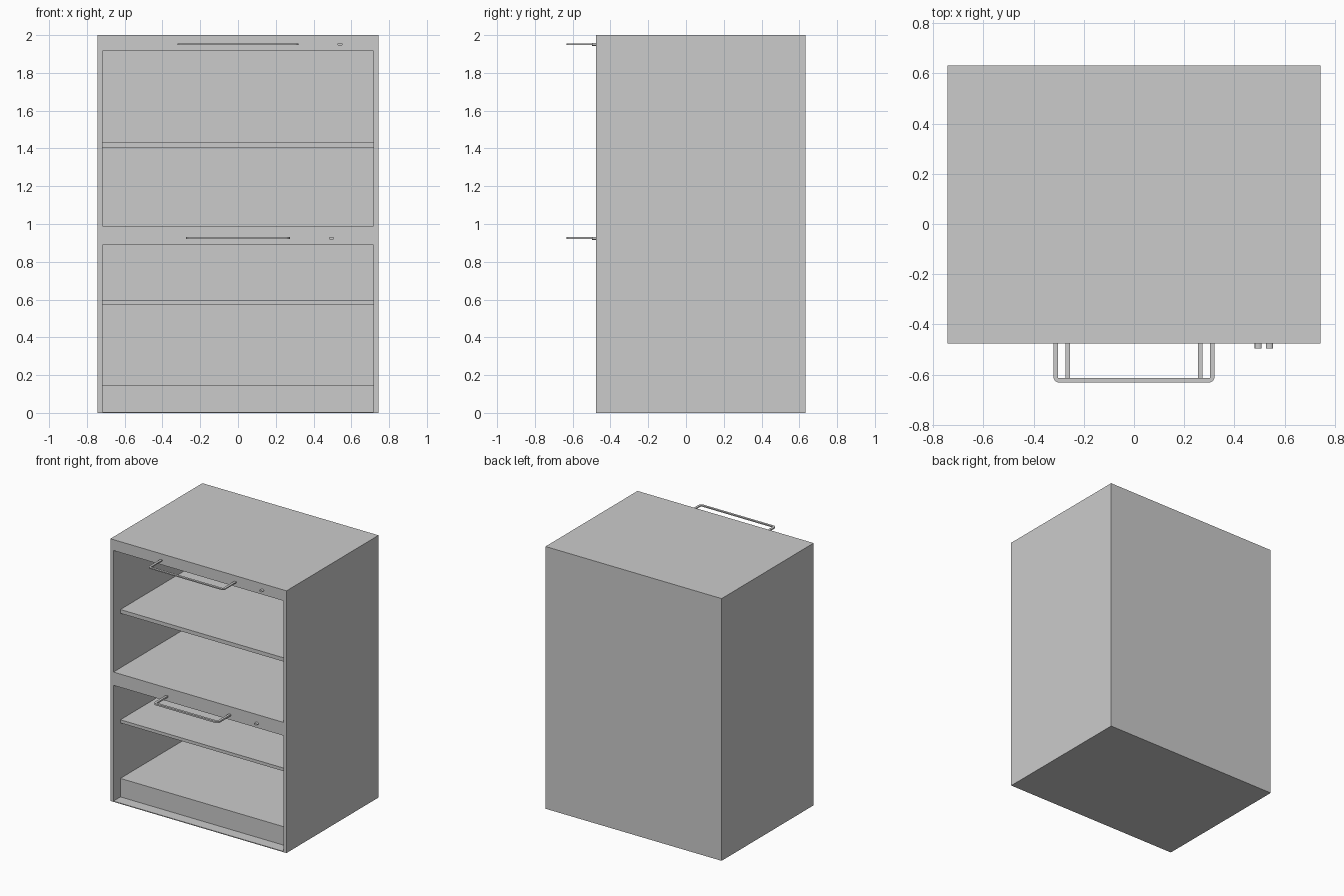
import bpy, bmesh, math

if "Cube" in bpy.data.objects:
    bpy.data.objects.remove(bpy.data.objects["Cube"])

FRONT, BACK = -0.477, 0.632
HALF_W, WALL = 0.743, 0.026
INNER = HALF_W - WALL
SHELF_Y = -0.393


def finish(name, bm):
    bmesh.ops.recalc_face_normals(bm, faces=bm.faces)
    me = bpy.data.meshes.new(name)
    bm.to_mesh(me)
    bm.free()
    ob = bpy.data.objects.new(name, me)
    bpy.context.collection.objects.link(ob)
    return ob


def box(name, x0, x1, y0, y1, z0, z1):
    bm = bmesh.new()
    bmesh.ops.create_cube(bm, size=1)
    for v in bm.verts:
        v.co = (x1 if v.co.x > 0 else x0,
                y1 if v.co.y > 0 else y0,
                z1 if v.co.z > 0 else z0)
    return finish(name, bm)


def extrude_profile(name, pts, vec):
    bm = bmesh.new()
    face = bm.faces.new([bm.verts.new(p) for p in pts])
    res = bmesh.ops.extrude_face_region(bm, geom=[face], use_keep_orig=True)
    verts = [g for g in res["geom"] if isinstance(g, bmesh.types.BMVert)]
    bmesh.ops.translate(bm, verts=verts, vec=vec)
    return finish(name, bm)


# cabinet carcass with an upper and a lower opening
carcass = box("carcass", -HALF_W, HALF_W, FRONT, BACK, 0, 2)
for z0, z1 in ((0.99, 1.917), (0.006, 0.889)):
    cutter = box("opening_cutter", -INNER, INNER, FRONT - 0.1, BACK - WALL, z0, z1)
    cutter.hide_render = True
    mod = carcass.modifiers.new("opening", 'BOOLEAN')
    mod.operation = 'DIFFERENCE'
    mod.solver = 'EXACT'
    mod.object = cutter
    bpy.context.view_layer.objects.active = carcass
    bpy.ops.object.modifier_apply(modifier=mod.name)
    bpy.data.objects.remove(cutter)

# recessed shelves
for name, z0, z1 in (("upper_shelf", 1.406, 1.435),
                     ("middle_shelf", 0.57, 0.594),
                     ("bottom_shelf", 0.122, 0.147)):
    box(name, -INNER, INNER, SHELF_Y, BACK - WALL, z0, z1)

# kick board below the bottom shelf
box("kick_board", -INNER, INNER, SHELF_Y, SHELF_Y + WALL, 0.006, 0.122)


def handle(name, half, z, height):
    # U-shaped flat bar with rounded corners
    t, r, yo = 0.018, 0.022, -0.632
    right = [(half - t, FRONT), (half, FRONT)]
    for i in range(5):
        a = i * math.pi / 8
        right.append((half - r + r * math.cos(a), yo + r - r * math.sin(a)))
    inner, outer = right[0], right[1:]
    corner = (half - t, yo + t)
    pts = [inner] + outer
    pts += [(-x, y) for x, y in reversed(outer)]
    pts += [(-inner[0], inner[1]), (-corner[0], corner[1]), corner]
    extrude_profile(name, [(x, y, z - height / 2) for x, y in pts], (0, 0, height))


def lock(name, x, z):
    # short oval lock barrel
    pts = [(x + 0.014 * math.cos(i * math.tau / 16), FRONT,
            z + 0.008 * math.sin(i * math.tau / 16)) for i in range(16)]
    ob = extrude_profile(name, pts, (0, -0.02, 0))
    bpy.context.view_layer.objects.active = ob
    ob.select_set(True)
    bpy.ops.object.shade_smooth_by_angle(angle=math.radians(50))
    ob.select_set(False)


handle("upper_handle", 0.321, 1.952, 0.008)
handle("lower_handle", 0.274, 0.926, 0.012)
lock("upper_lock", 0.54, 1.951)
lock("lower_lock", 0.495, 0.924)
